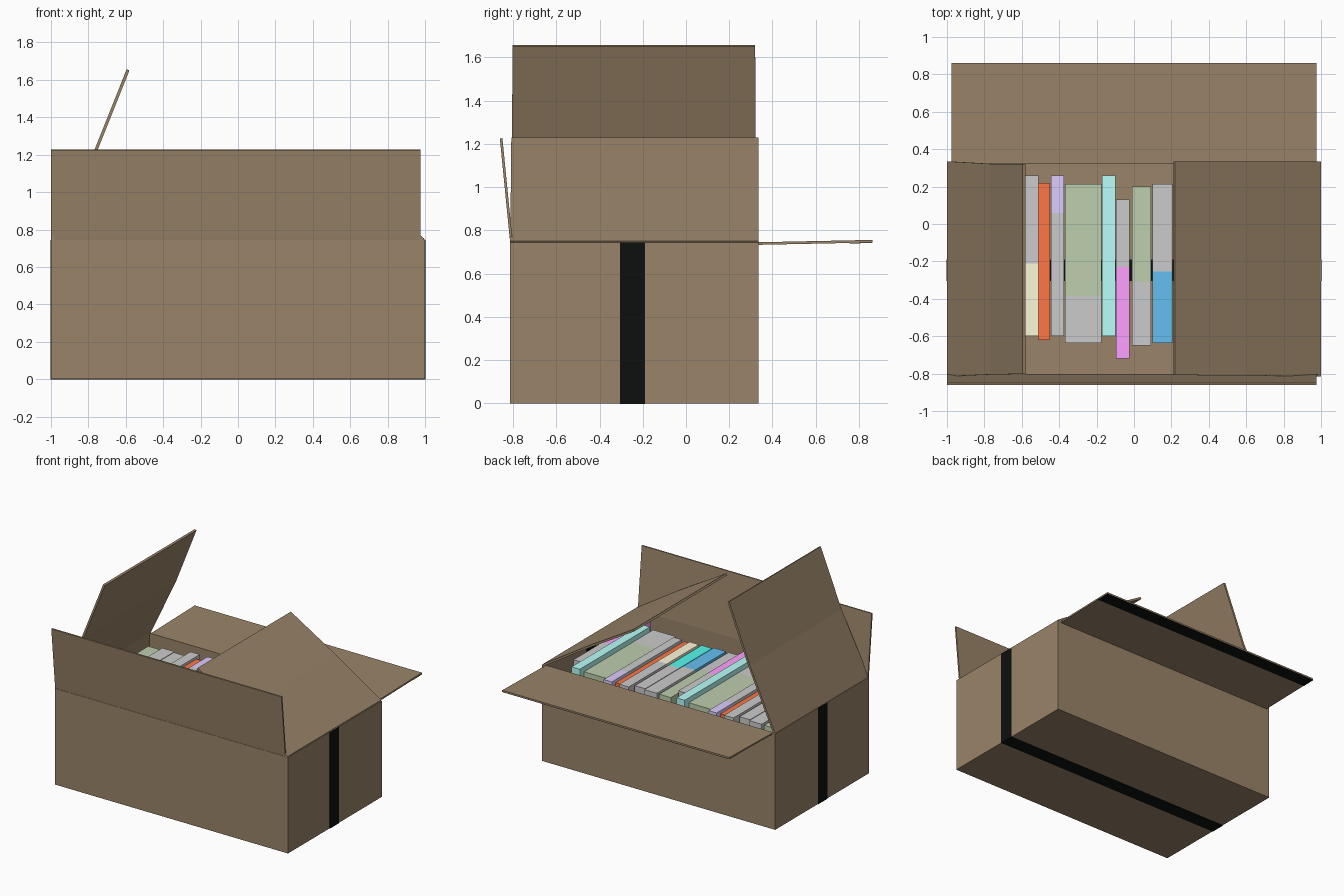
import bpy, bmesh

if "Cube" in bpy.data.objects:
    bpy.data.objects.remove(bpy.data.objects["Cube"])


def material(name, rgb):
    m = bpy.data.materials.new(name)
    m.diffuse_color = (*rgb, 1)
    m.use_nodes = True
    m.node_tree.nodes["Principled BSDF"].inputs["Base Color"].default_value = m.diffuse_color
    return m


CARD = material("cardboard", (0.32, 0.23, 0.14))
BLACK = material("black_tape", (0.004, 0.005, 0.005))
COL = {n: material(n, c) for n, c in {
    "beige": (1, 0.95, 0.7), "orange": (1, 0.18, 0.056), "purple": (0.72, 0.61, 1),
    "green": (0.51, 0.62, 0.42), "aqua": (0.48, 1, 0.95), "pink": (1, 0.35, 1),
    "blue": (0.13, 0.53, 0.88), "teal": (0.09, 0.95, 0.85)}.items()}


def finish(name, bm, mat):
    me = bpy.data.meshes.new(name)
    bm.to_mesh(me)
    bm.free()
    ob = bpy.data.objects.new(name, me)
    bpy.context.collection.objects.link(ob)
    if mat:
        me.materials.append(mat)
    return ob


def solidify(ob, thickness, offset):
    mod = ob.modifiers.new("thickness", 'SOLIDIFY')
    mod.thickness, mod.offset = thickness, offset
    mod.use_even_offset = True
    return ob


def sheet(name, rows, mat, thickness=0.016):
    """Thin sheet lofted through pairs of points."""
    bm = bmesh.new()
    vs = [[bm.verts.new(p) for p in row] for row in rows]
    for a, b in zip(vs, vs[1:]):
        bm.faces.new((a[0], a[1], b[1], b[0]))
    return solidify(finish(name, bm, mat), thickness, 0)


def block(name, lo, hi, mat):
    bm = bmesh.new()
    bmesh.ops.create_cube(bm, size=1)
    for v in bm.verts:
        v.co = [h if c > 0 else l for c, l, h in zip(v.co, lo, hi)]
    return bm if name is None else finish(name, bm, mat)


# open carton body
F, B, H = -0.815, 0.335, 0.745
bm = block(None, (-1, F, 0), (1, B, H), None)
top = [f for f in bm.faces if f.calc_center_median().z > H - 0.01]
bmesh.ops.delete(bm, geom=top, context='FACES_ONLY')
solidify(finish("carton_body", bm, CARD), 0.012, -1)

# four flaps, the left one bent halfway
sheet("front_flap", [((-1, F + .008, H), (0.998, F + .008, H)),
                     ((-1, F + .005, 0.77), (0.975, F + .005, 0.77)),
                     ((-1, -0.855, 1.226), (0.975, -0.855, 1.226))], CARD, 0.012)
sheet("back_flap", [((-0.975, B - .005, H - .006), (0.975, B - .005, H - .006)),
                    ((-0.975, 0.862, 0.75), (0.975, 0.862, 0.75))], CARD, 0.012)
sheet("left_flap", [((x, y0, z), (x, y1, z)) for x, y0, y1, z in (
    (-0.992, F, B, H), (-0.765, -0.805, 0.322, 1.21), (-0.588, -0.802, 0.32, 1.654))], CARD)
sheet("right_flap", [((x, y0, z), (x, y1, z)) for x, y0, y1, z in (
    (0.992, F, B, H), (0.6, -0.81, B, 0.993), (0.215, -0.808, B, 1.222))], CARD)

# black tape round the ends and bottom, outside and inside
for name, d in (("outer_tape", 0.0), ("inner_tape", 0.013)):
    path = [(-1 + d, H), (-1 + d, d), (1 - d, d), (1 - d, H)]
    sheet(name, [((x, -0.305, z), (x, -0.19, z)) for x, z in path], BLACK, 0.004)
sheet("back_flap_tape", [((-0.975, 0.755, 0.741), (0.975, 0.755, 0.741)),
                         ((-0.975, 0.86, 0.743), (0.975, 0.86, 0.743))], BLACK, 0.003)

# row of upright books: x0, x1, y front, y split, y back, top, front colour, back colour
SET = [(-0.69, -0.60, -0.62, -0.22, 0.20, 0.72, "teal", None),
       (-0.59, -0.51, -0.60, -0.21, 0.26, 0.73, "beige", None),
       (-0.51, -0.45, -0.62, -0.20, 0.22, 0.71, "orange", "orange"),
       (-0.445, -0.375, -0.60, 0.06, 0.26, 0.73, None, "purple"),
       (-0.37, -0.175, -0.635, -0.385, 0.215, 0.72, None, "green"),
       (-0.17, -0.10, -0.60, -0.20, 0.26, 0.755, "aqua", "aqua"),
       (-0.095, -0.025, -0.72, -0.23, 0.13, 0.74, "pink", None),
       (-0.01, 0.09, -0.65, -0.31, 0.20, 0.71, None, "green"),
       (0.10, 0.205, -0.635, -0.255, 0.215, 0.72, "blue", None)]
for shift in (-0.9, 0.0, 0.9):
    for i, (x0, x1, y0, ym, y1, z, c0, c1) in enumerate(SET):
        if x0 + shift < -0.97 or x1 + shift > 0.9:
            continue
        for part, a, b, c in (("front", y0, ym, c0), ("back", ym, y1, c1)):
            block(f"book_{i}_{part}", (x0 + shift, a, 0.016), (x1 + shift, b, z), COL.get(c))
